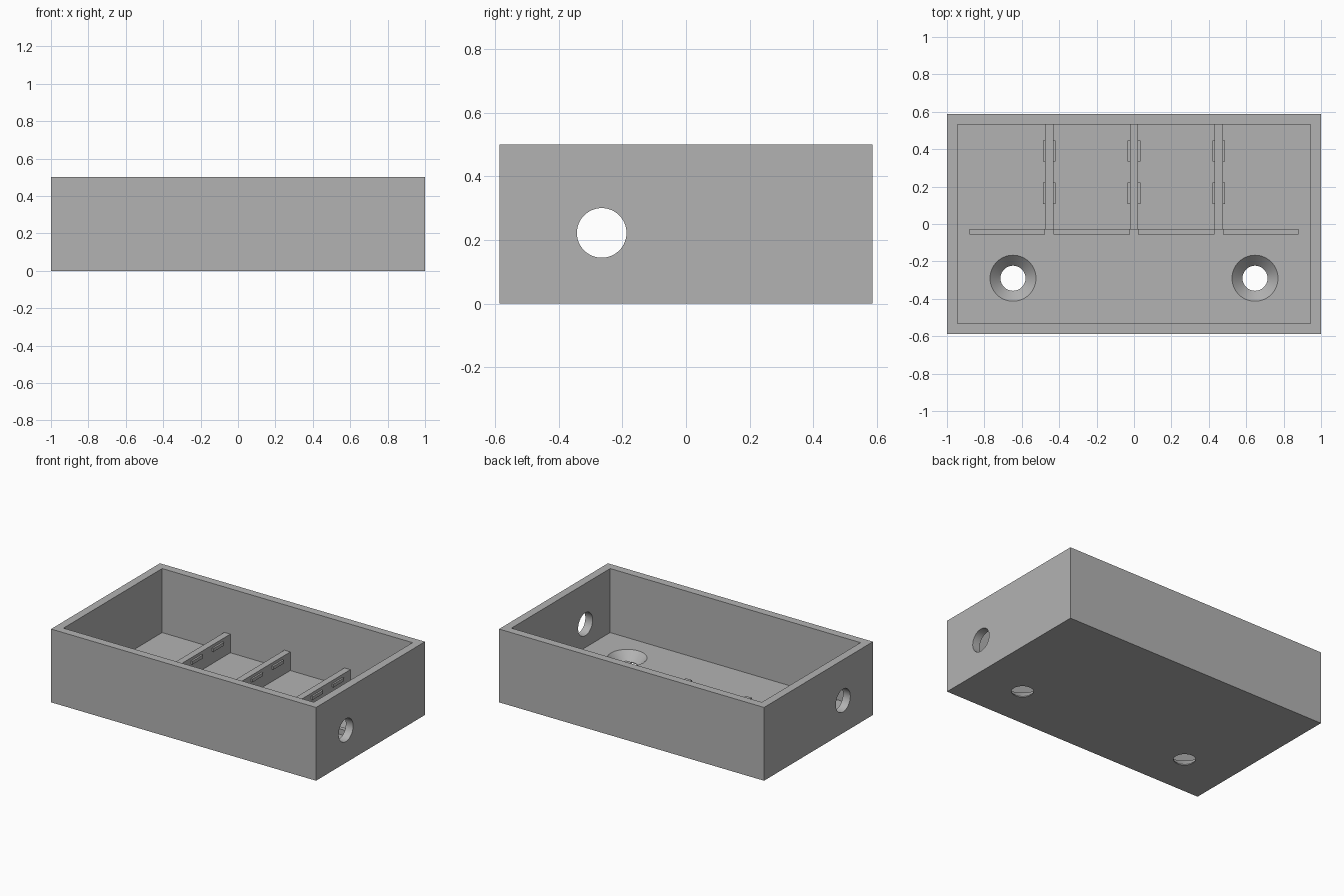
import bpy, bmesh
from math import radians
from mathutils import Matrix

default = bpy.data.objects.get("Cube")
if default:
    bpy.data.objects.remove(default, do_unlink=True)

grey = bpy.data.materials.new("plain_grey")
grey.use_nodes = True
grey.diffuse_color = (0.45, 0.45, 0.45, 1)
grey.node_tree.nodes["Principled BSDF"].inputs["Base Color"].default_value = (0.45, 0.45, 0.45, 1)

LENGTH, DEPTH, HEIGHT = 2.0, 1.174, 0.5
WALL, FLOOR = 0.055, 0.063


def finish(name, bm):
    bmesh.ops.recalc_face_normals(bm, faces=bm.faces)
    mesh = bpy.data.meshes.new(name)
    bm.to_mesh(mesh)
    bm.free()
    mesh.materials.append(grey)
    obj = bpy.data.objects.new(name, mesh)
    bpy.context.scene.collection.objects.link(obj)
    return obj


def box(name, x, y, z):
    """Box from (low, high) ranges on each axis."""
    bm = bmesh.new()
    bmesh.ops.create_cube(bm, size=1)
    for v in bm.verts:
        v.co = [(r[0] + r[1]) / 2 + c * (r[1] - r[0]) for c, r in zip(v.co, (x, y, z))]
    return finish(name, bm)


def cone(name, r_low, r_high, depth, centre, rotation=Matrix()):
    bm = bmesh.new()
    bmesh.ops.create_cone(bm, cap_ends=True, segments=64, radius1=r_low, radius2=r_high,
                          depth=depth, matrix=Matrix.Translation(centre) @ rotation)
    return finish(name, bm)


def cut(target, cutter):
    cutter.hide_render = True
    mod = target.modifiers.new("cut", "BOOLEAN")
    mod.operation, mod.solver, mod.object = "DIFFERENCE", "EXACT", cutter
    bpy.context.view_layer.update()
    result = target.evaluated_get(bpy.context.evaluated_depsgraph_get())
    mesh = bpy.data.meshes.new_from_object(result)
    target.modifiers.clear()
    target.data = mesh
    bpy.data.objects.remove(cutter, do_unlink=True)


# Open tray
hx, hy = LENGTH / 2, DEPTH / 2
tray = box("tray", (-hx, hx), (-hy, hy), (0, HEIGHT))
cut(tray, box("cavity", (WALL - hx, hx - WALL), (WALL - hy, hy - WALL), (FLOOR, 1)))

# Cable hole through both end walls
cut(tray, cone("cable_hole", 0.078, 0.078, 3, (0, -0.265, 0.222),
               Matrix.Rotation(radians(90), 4, "Y")))

# Countersunk screw holes in the floor
for side in (-1, 1):
    x, y = side * 0.647, -0.29
    cut(tray, cone("screw_hole", 0.067, 0.067, 0.3, (x, y, 0)))
    cut(tray, cone("countersink", 0.067, 0.1423, 0.078, (x, y, 0.044)))

bpy.context.view_layer.objects.active = tray
tray.select_set(True)
bpy.ops.object.shade_smooth_by_angle(angle=radians(30))

# Dividers with small gripping ribs on both faces
SPACING, HALF = 0.453, 0.0225
for i in (-1, 0, 1):
    x = i * SPACING
    box("divider", (x - HALF, x + HALF), (-0.03, hy - 0.03), (FLOOR - 0.01, 0.19))
    for y in (0.165, 0.39):
        box("grip_rib", (x - HALF - 0.012, x + HALF + 0.012),
            (y - 0.057, y + 0.057), (0.148, 0.17))

# Low lip in four lengths along the divider fronts
edges = [-0.88] + [i * SPACING + s * HALF for i in (-1, 0, 1) for s in (-1, 1)] + [0.88]
for low, high in zip(edges[::2], edges[1::2]):
    box("front_lip", (low, high), (-0.057, -0.027), (FLOOR - 0.01, 0.1))
